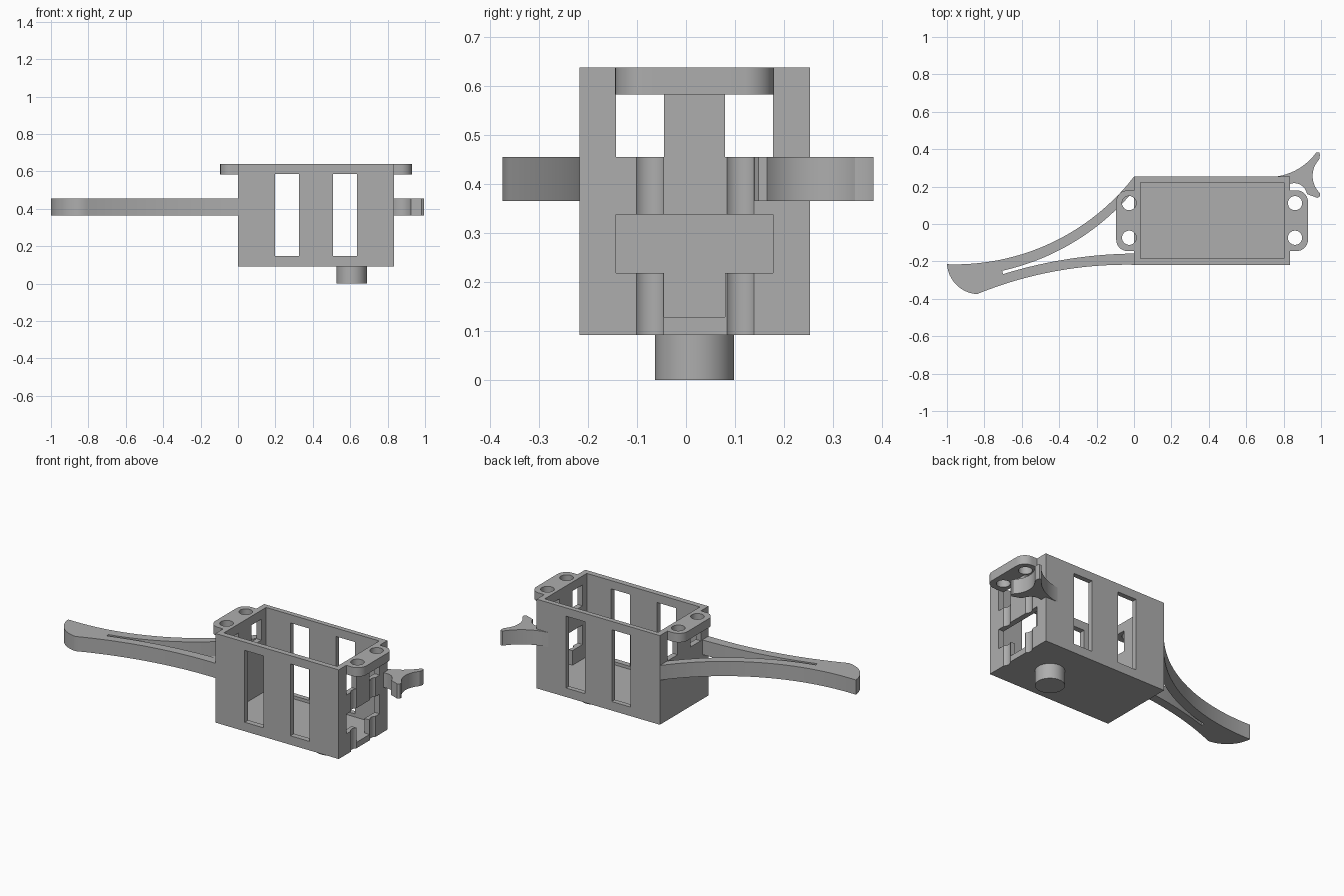
import bpy, bmesh, math
from mathutils import Vector

if "Cube" in bpy.data.objects:
    bpy.data.objects.remove(bpy.data.objects["Cube"], do_unlink=True)

GREY = (0.42, 0.42, 0.42, 1)
mat = bpy.data.materials.new("plain grey")
mat.use_nodes = True
mat.diffuse_color = GREY
mat.node_tree.nodes["Principled BSDF"].inputs["Base Color"].default_value = GREY


def prism(name, outline, z0, z1):
    """Extrude a closed outline from z0 up to z1."""
    bm = bmesh.new()
    base = bm.faces.new([bm.verts.new((x, y, z0)) for x, y in outline])
    ext = bmesh.ops.extrude_face_region(bm, geom=[base])["geom"]
    bmesh.ops.translate(bm, vec=(0, 0, z1 - z0),
                        verts=[v for v in ext if isinstance(v, bmesh.types.BMVert)])
    bmesh.ops.recalc_face_normals(bm, faces=bm.faces)
    me = bpy.data.meshes.new(name)
    bm.to_mesh(me)
    bm.free()
    me.materials.append(mat)
    ob = bpy.data.objects.new(name, me)
    bpy.context.collection.objects.link(ob)
    return ob


def block(name, x0, x1, y0, y1, z0, z1):
    return prism(name, [(x0, y0), (x1, y0), (x1, y1), (x0, y1)], z0, z1)


def disc(x, y, r, n=40):
    return [(x + r * math.cos(math.tau * i / n), y + r * math.sin(math.tau * i / n))
            for i in range(n)]


def arc(a, m, b, n=20):
    """Points on the circle from a through m to b."""
    a, m, b = Vector(a), Vector(m), Vector(b)
    u, v = m - a, b - a
    d = 2 * u.cross(v)
    c = a + Vector((v.y * u.length_squared - u.y * v.length_squared,
                    u.x * v.length_squared - v.x * u.length_squared)) / d
    start = math.atan2(a.y - c.y, a.x - c.x)
    sweep = math.atan2(b.y - c.y, b.x - c.x) - start
    sweep = sweep % math.tau if d > 0 else -((-sweep) % math.tau)
    r = (a - c).length
    return [(c.x + r * math.cos(start + sweep * i / n),
             c.y + r * math.sin(start + sweep * i / n)) for i in range(n + 1)]


def cut(ob, cutters):
    """Subtract each cutter, then delete it."""
    bpy.context.view_layer.objects.active = ob
    for c in cutters:
        c.hide_render = True
        mod = ob.modifiers.new("cut", 'BOOLEAN')
        mod.operation, mod.solver, mod.object = 'DIFFERENCE', 'EXACT', c
        bpy.ops.object.modifier_apply(modifier=mod.name)
        bpy.data.objects.remove(c, do_unlink=True)


def smooth(ob):
    bpy.ops.object.select_all(action='DESELECT')
    ob.select_set(True)
    bpy.context.view_layer.objects.active = ob
    bpy.ops.object.shade_smooth_by_angle(angle=math.radians(30))


W, Y0, Y1 = 0.835, -0.218, 0.253      # case length and side planes
BASE, TOP = 0.092, 0.638
ARM_Z = (0.365, 0.455)
MID = 0.0175                          # centre line of the end fittings
HOLES_Y = (MID - 0.091, MID + 0.094)


def drills(x, z0):
    return [prism("drill", disc(x, y, 0.038), z0, 0.8) for y in HOLES_Y]


# Open-topped case with side windows and end openings
case = block("case", 0, W, Y0, Y1, BASE, TOP)
cutters = [block("cavity", 0.034, 0.801, Y0 + 0.034, Y1 - 0.03, 0.128, 0.8)]
for x0 in (0.198, 0.508):
    cutters.append(block("side_window", x0, x0 + 0.128, -0.5, 0.5, 0.147, 0.587))
for y0 in (-0.143, 0.08):
    cutters.append(block("end_window", -0.2, 1.1, y0, y0 + 0.098, 0.455, 0.583))
cutters.append(block("plug_slot", 0.79, 0.9, -0.143, 0.178, 0.218, 0.338))
cutters.append(block("cable_slot", 0.79, 0.9, -0.045, 0.08, 0.1285, 0.25))
cutters += drills(-0.026, 0.5) + drills(W + 0.026, 0.0)
cut(case, cutters)
smooth(case)

# Rounded mounting lugs at each end
for name, wall, side in (("left_lug", W, 1), ("right_lug", 0, -1)):
    r, reach = 0.06, 0.095
    outline = [(wall, MID - 0.162)]
    for cy, a0 in ((MID - 0.162 + r, -90), (MID + 0.162 - r, 0)):
        for i in range(13):
            t = math.radians(a0 + i * 7.5)
            outline.append((wall + side * (reach - r + r * math.cos(t)), cy + r * math.sin(t)))
    outline.append((wall, MID + 0.162))
    lug = prism(name, outline, 0.583, TOP)
    cut(lug, drills(wall + side * 0.026, 0.5))
    smooth(lug)

# Long curved arm: two strips joining into a rounded tip
outline = arc((0.0, Y1), (-0.4, -0.08), (-1.0, -0.215), 32)
outline += arc((-1.0, -0.215), (-0.95, -0.325), (-0.84, -0.375), 12)[1:]
outline += arc((-0.84, -0.375), (-0.45, -0.258), (0.0, Y0), 24)[1:]
outline += arc((0.0, -0.158), (-0.35, -0.187), (-0.7, -0.268), 24)
outline += arc((-0.705, -0.25), (-0.38, -0.13), (0.0, 0.18), 28)
smooth(prism("curved_arm", outline, *ARM_Z))

# Forked hook at the rear corner
outline = arc((0.68, Y1), (0.87, 0.29), (0.975, 0.383))
outline += [(0.99, 0.383), (0.994, 0.368)]
outline += arc((0.99, 0.345), (0.955, 0.255), (0.994, 0.165))
outline += [(0.994, 0.148), (0.98, 0.14)]
outline += arc((0.925, 0.16), (0.9, 0.203), (0.835, 0.215), 10)
outline += [(0.82, 0.235), (0.7, 0.235)]
smooth(prism("forked_hook", outline, *ARM_Z))

# Round peg under the case
smooth(prism("bottom_peg", disc(0.608, MID, 0.081, 48), 0, BASE + 0.01))
